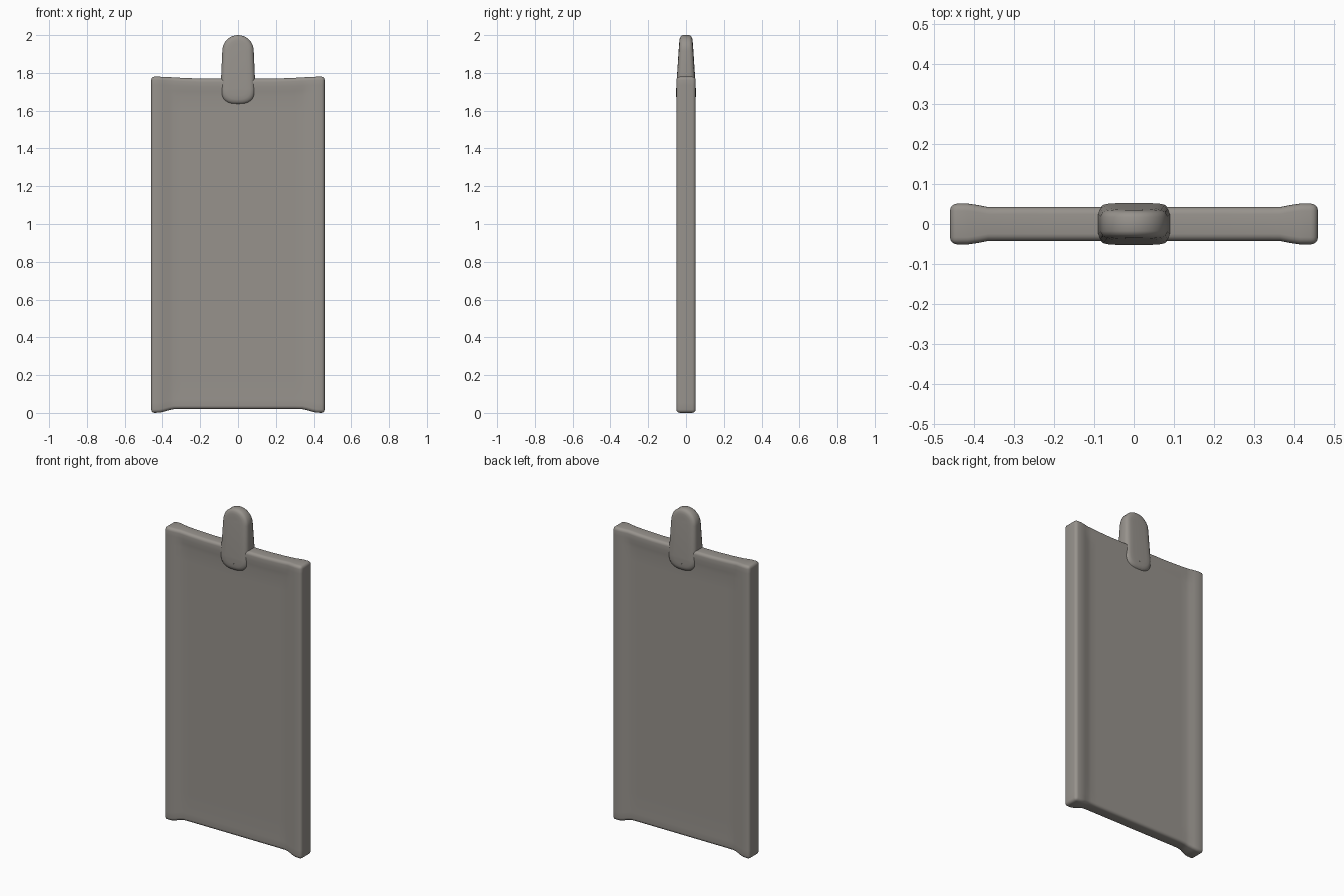
import bpy, bmesh, math

if "Cube" in bpy.data.objects:
    bpy.data.objects.remove(bpy.data.objects["Cube"])

mat = bpy.data.materials.new("warm grey")
mat.diffuse_color = (0.31, 0.29, 0.265, 1)
mat.use_nodes = True
mat.node_tree.nodes["Principled BSDF"].inputs["Base Color"].default_value = mat.diffuse_color


def finish(bm, name, bevel=0):
    bmesh.ops.recalc_face_normals(bm, faces=bm.faces)
    me = bpy.data.meshes.new(name)
    bm.to_mesh(me)
    bm.free()
    me.materials.append(mat)
    me.polygons.foreach_set("use_smooth", [True] * len(me.polygons))
    ob = bpy.data.objects.new(name, me)
    bpy.context.collection.objects.link(ob)
    if bevel:
        m = ob.modifiers.new("soft edges", 'BEVEL')
        m.width = bevel
        m.segments = 4
        m.limit_method = 'ANGLE'
        m.angle_limit = math.radians(50)
    return ob


def smooth(a, b, v):
    t = min(max((v - a) / (b - a), 0), 1)
    return t * t * (3 - 2 * t)


# Hanging panel: thin sheet with thicker side hems, top rim and drooping corners
half = [0.09, 0.2, 0.3, 0.34, 0.365, 0.39, 0.415, 0.46]
xs = [-x for x in reversed(half)] + [0] + half
ts = [0, 0.03, 0.06, 0.1, 0.3, 0.5, 0.7, 0.9, 0.945, 0.96, 0.975, 1]
bm = bmesh.new()
grids = []
for side in (-1, 1):
    grid = []
    for t in ts:
        row = []
        for x in xs:
            hem = smooth(0.34, 0.415, abs(x))
            rim = max(smooth(0.94, 0.98, t) * 0.4, smooth(0.06, 0.0, t) * 0.2 if t < 0.06 else 0)
            h = 0.037 + 0.014 * max(hem, rim)
            low = 0.02 * (1 - smooth(0.33, 0.43, abs(x)))
            high = 1.77 + 0.01 * smooth(0.2, 0.44, abs(x))
            row.append(bm.verts.new((x, side * h, low + t * (high - low))))
        grid.append(row)
    grids.append(grid)
    for a, b in zip(grid, grid[1:]):
        for i in range(len(xs) - 1):
            bm.faces.new((a[i], a[i + 1], b[i + 1], b[i]))


def rim_loop(g):
    return (g[0] + [r[-1] for r in g[1:-1]] + g[-1][::-1]
            + [r[0] for r in g[-2:0:-1]])


f, b = map(rim_loop, grids)
for i in range(len(f)):
    j = (i + 1) % len(f)
    bm.faces.new((f[i], f[j], b[j], b[i]))
finish(bm, "panel", 0.018)

# Hanging tab: rounded strap end, clasping the panel and tapering at the top
bm = bmesh.new()
profile = [(0.047, 1), (0.028, 0.98), (0.015, 0.92), (0.005, 0.76), (0, 0.5)]
layers = [(-1, d, k) for d, k in profile] + [(1, d, k) for d, k in reversed(profile)]
rings = []
N = 16
for side, d, k in layers:
    ring = []
    for top in (True, False):
        for i in range(N + 1):
            a = math.pi * i / N + (0 if top else math.pi)
            c, s = math.cos(a), math.sin(a)
            if top:
                x, z = (0.083 - d) * c, 1.917 + (0.083 - d) * s
            else:
                # squarer lower end
                x = (0.092 - d) * math.copysign(abs(c) ** 0.75, c)
                z = 1.715 - (0.083 - d) * abs(s) ** 0.75
            h = 0.052 - 0.017 * smooth(1.74, 2.0, z)
            ring.append(bm.verts.new((x, side * k * h, z)))
    rings.append(ring)
for a, b in zip(rings, rings[1:]):
    for i in range(len(a)):
        j = (i + 1) % len(a)
        bm.faces.new((a[i], a[j], b[j], b[i]))
# Flat fronts and backs bridged in strips so the taper stays smooth
for ring in (rings[0], rings[-1]):
    n = len(ring)
    for i in range(n // 2 - 1):
        p, q = i - N // 2 - 1, i + 1 - N // 2 - 1
        # pair vertices left and right of the vertical centre line
        r, l = ring[(N // 2 - i) % n], ring[(N // 2 + i) % n]
        r2, l2 = ring[(N // 2 - i - 1) % n], ring[(N // 2 + i + 1) % n]
        vs = list(dict.fromkeys((r, l, l2, r2)))
        if len(vs) > 2:
            bm.faces.new(vs)
finish(bm, "hanging_tab")
